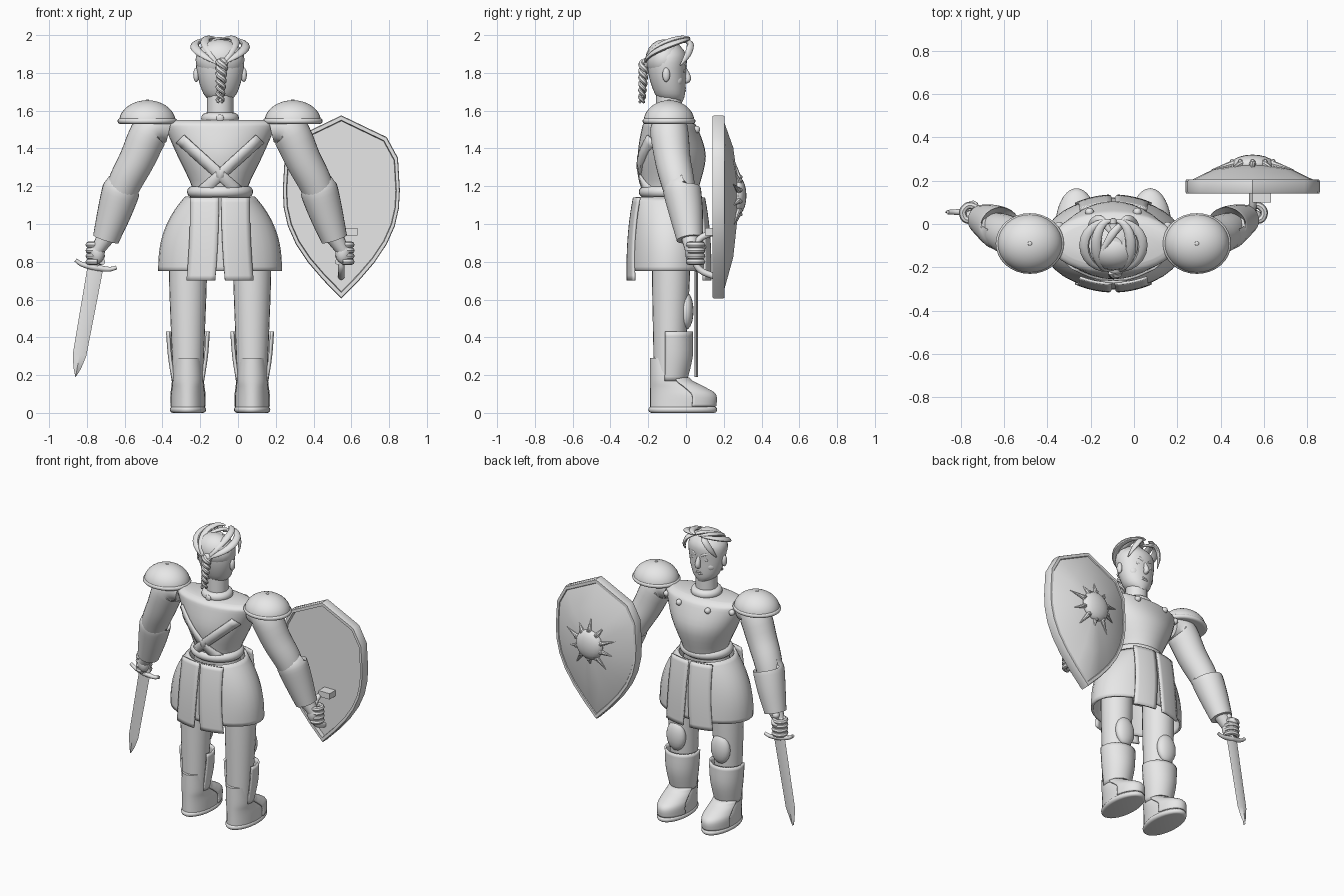
import bpy, bmesh, math
from math import sin, cos, pi, radians
from mathutils import Vector, Matrix

old_cube = bpy.data.objects.get("Cube")
if old_cube:
    bpy.data.objects.remove(old_cube, do_unlink=True)

BODY_X, BODY_Y = -.095, -.09      # body axis; parts are built around it
SIDES = ((-1, "right"), (1, "left"))
parts = []

grey = bpy.data.materials.new("plain_grey")
grey.use_nodes = True
grey.diffuse_color = (.8, .8, .8, 1)
grey.node_tree.nodes["Principled BSDF"].inputs["Base Color"].default_value = grey.diffuse_color


def finish(name, bm, thick=0):
    bmesh.ops.recalc_face_normals(bm, faces=bm.faces)
    mesh = bpy.data.meshes.new(name)
    bm.to_mesh(mesh)
    bm.free()
    mesh.materials.append(grey)
    part = bpy.data.objects.new(name, mesh)
    part.location.x = BODY_X
    bpy.context.collection.objects.link(part)
    if thick:
        shell = part.modifiers.new("thickness", 'SOLIDIFY')
        shell.thickness, shell.offset = thick, 0
    parts.append(part)


def skin(name, rings, closed=True, caps=True, thick=0):
    """Bridge a list of point rings into a surface."""
    bm = bmesh.new()
    loops = [[bm.verts.new(point) for point in ring] for ring in rings]
    count = len(loops[0])
    for low, high in zip(loops, loops[1:]):
        for i in range(count if closed else count - 1):
            j = (i + 1) % count
            bm.faces.new((low[i], low[j], high[j], high[i]))
    if closed and caps:
        bm.faces.new(loops[0])
        bm.faces.new(loops[-1])
    finish(name, bm, thick)


def mix(a, b, t):
    return tuple(p + (q - p) * t for p, q in zip(a, b))


def smooth(points, steps=4):
    """Cubic interpolation through tuples of any length."""
    padded = [points[0], *points, points[-1]]
    result = []
    for before, start, end, after in zip(padded, padded[1:], padded[2:], padded[3:]):
        for step in range(steps):
            t = step / steps
            middle = mix(start, end, t)
            near = mix(mix(before, start, t + 1), middle, (t + 1) / 2)
            far = mix(middle, mix(end, after, t - 1), t / 2)
            result.append(mix(near, far, t))
    return result + [tuple(points[-1])]


def loft(name, sections, x=0, arc=None, sides=32, **options):
    """Elliptic sections (z, half width, half depth, centre y); an arc gives an open shell."""
    start, end = arc or (0, 2 * pi)
    steps = sides - 1 if arc else sides
    angles = [start + (end - start) * i / steps for i in range(sides)]
    skin(name, [[(x + w * cos(a), y + d * sin(a), z) for a in angles]
                for z, w, d, y in sections], closed=not arc, **options)


def band(name, z, height, width, depth, x=0, y=BODY_Y):
    """Flat ring with rounded edges."""
    loft(name, [(z + height * sin(a), width - height * (1 - cos(a)), depth - height * (1 - cos(a)), y)
                for a in (pi * i / 8 for i in range(-4, 5))], x)


def tube(name, points, sides=12, steps=4, flat=1):
    """Round tube through (x, y, z, radius) points."""
    points = smooth(points, steps)
    path = [Vector(point[:3]) for point in points]
    turn, last, rings = None, None, []
    for i, centre in enumerate(path):
        along = (path[min(i + 1, len(path) - 1)] - path[max(i - 1, 0)]).normalized()
        turn = last.rotation_difference(along) @ turn if last else along.to_track_quat('Z', 'Y')
        last, radius = along, points[i][3]
        rings.append([centre + turn @ Vector((radius * cos(a), flat * radius * sin(a), 0))
                      for a in (2 * pi * j / sides for j in range(sides))])
    skin(name, rings)


def ball(name, centre, size, sides=20):
    bm = bmesh.new()
    place = Matrix.Translation(centre) @ Matrix.Diagonal((*size, 1))
    bmesh.ops.create_uvsphere(bm, u_segments=sides, v_segments=sides // 2, radius=1, matrix=place)
    finish(name, bm)


# Torso, belt and collar
torso = smooth([(1.14, .16, .14, -.09), (1.2, .15, .15, -.08), (1.36, .225, .18, -.075),
                (1.5, .285, .15, -.085), (1.535, .285, .13, -.09), (1.55, .25, .1, -.09)])
loft("breastplate", torso)
band("belt", 1.17, .03, .175, .16)
band("collar", 1.56, .03, .1, .1)
ball("collar_clasp", (0, -.19, 1.56), (.02, .01, .02))
tube("neck", [(0, BODY_Y, 1.5, .07), (0, BODY_Y, 1.7, .07)])


def back_point(x, z):
    """Point just outside the back of the breastplate."""
    _, w, d, y = min(torso, key=lambda section: abs(section[0] - z))
    return x, y - d * math.sqrt(max(.05, 1 - (x / w) ** 2)) - .006, z


# Crossed straps on the back
for s, side in SIDES:
    path = [mix((s * .21, 1.45), (-s * .1, 1.17), i / 12) for i in range(13)]
    skin(side + "_back_strap", [[back_point(x + s * e, z - e) for e in (-.02, 0, .02)] for x, z in path],
         closed=False, thick=.012)

# Skirt, rounding out from the belt, with hanging panels
drop = [i / 16 for i in range(17)]
flare = [1 - (1 - t) ** 2.5 for t in drop]
loft("skirt", [(1.14 - .39 * t, .18 + .14 * f, .175 + .03 * f, BODY_Y) for t, f in zip(drop, flare)],
     caps=False, thick=.015)
loft("pelvis", [(.9, .18, .1, BODY_Y), (1.14, .15, .13, BODY_Y)])
for s, side in SIDES:
    for facing, face in ((-1, "back"), (1, "front")):
        rows = [[(s * x, BODY_Y + facing * (.185 + .035 * f - 1.2 * x * x), 1.14 - .44 * t)
                 for x in (.006 + .02 * t * t + .15 * i / 6 for i in range(7))] for t, f in zip(drop, flare)]
        skin(f"{side}_{face}_skirt_panel", rows, closed=False, thick=.012)

boot = smooth([(.03, .09, .17, -.02), (.09, .09, .17, -.02), (.13, .085, .14, -.05),
               (.18, .08, .1, -.09), (.29, .07, .09, -.1)])
for s, side in SIDES:
    # Leg, knee pad, greave and boot
    leg = s * .17
    tube(side + "_leg", [(leg, -.08, 1, .1), (leg, -.08, .7, .1), (leg, BODY_Y, .2, .08)], sides=24)
    ball(side + "_knee_pad", (leg, 0, .54), (.07, .04, .1))
    loft(side + "_greave", smooth([(.43, .11, .1, -.07), (.3, .1, .1, -.07), (.17, .08, .08, -.08)]),
         leg, arc=(-.4, pi + .4), thick=.012)
    loft(side + "_boot", boot, leg)
    band(side + "_sole", .017, .017, .096, .182, leg, -.017)
    loft(side + "_toe_plate", [(z + .005, w * 1.03, d * 1.03, y) for z, w, d, y in boot[:13]],
         leg, arc=(.3, pi - .3), thick=.01)

    # Shoulder dome
    dome = s * .385
    loft(side + "_shoulder_dome", [(1.54 + .115 * sin(a), .15 * cos(a), .135 * cos(a), BODY_Y)
                                   for a in (1.5 * i / 10 for i in range(11))], dome)
    band(side + "_dome_rim", 1.545, .015, .158, .14, dome)
    ball(side + "_dome_rivet", (dome, BODY_Y, 1.655), (.01, .01, .005))
    for place, x, y in (("chest", .11, .055), ("shoulder", .25, -.01)):
        ball(f"{side}_{place}_stud", (s * x, y, 1.5), (.02, .02, .02))

    # Arm, cuff and wrist
    tube(side + "_arm", [(s * .27, BODY_Y, 1.5, .07), (s * .36, BODY_Y, 1.5, .1), (s * .44, -.07, 1.34, .095),
                         (s * .52, -.035, 1.18, .085), (s * .6, .01, .93, .05)], sides=24)
    tube(side + "_cuff", [(s * .52, -.02, 1.19, .09), (s * .525, -.02, 1.175, .1), (s * .56, 0, 1.06, .09),
                          (s * .605, .02, .92, .07)], sides=24)
    tube(side + "_wrist", [(s * .6, .02, .94, .05), (s * .65, .03, .86, .035)])

    # Hand closed round a grip
    ball(side + "_palm", (s * .65, .03, .85), (.04, .035, .06))
    for finger in range(4):
        curl = [pi * (i / 3 - .6) for i in range(6)]
        tube(f"{side}_finger_{finger + 1}", [(s * (.66 + .036 * cos(a)), .05 + .036 * sin(a),
                                              .89 - .03 * finger, .017) for a in curl], sides=8)
    tube(side + "_thumb", [(s * .63, .04, .9, .016), (s * .64, .09, .88, .016), (s * .67, .09, .87, .01)])

    # Ear and face
    ball(side + "_ear", (s * .126, -.105, 1.79), (.016, .02, .038))
    ball(side + "_eye", (s * .045, -.013, 1.81), (.02, .008, .01))
    tube(side + "_brow", [(s * .02, -.003, 1.835, .008), (s * .05, -.012, 1.85, .01), (s * .09, -.04, 1.84, .004)])
    ball(side + "_cheek", (s * .055, -.055, 1.76), (.04, .04, .04))

    # Hair locks sweeping from the parting round to the nape
    for lock, spread in (("crown", .065), ("outer", .12)):
        sweep = [pi * i / 12 for i in range(13)]
        tube(f"{side}_{lock}_lock",
             [(s * (.015 + spread * sin(a)), -.1 + .115 * cos(a),
               1.85 + .13 * cos(a / 2) + (.12 - spread) * .4 * sin(a), .008 + .016 * sin(a)) for a in sweep],
             steps=1, flat=.6)
    tube(side + "_fringe", [(s * .01, -.04, 1.97, .01), (s * .06, .02, 1.96, .02),
                            (s * .1, .01, 1.9, .018), (s * .12, -.03, 1.84, .003)], flat=.6)

# Head
loft("head", smooth([(1.645, .04, .05, -.07), (1.69, .088, .08, -.085), (1.8, .122, .1, -.1),
                     (1.9, .12, .1, -.1), (1.97, .04, .04, -.1)]))
tube("nose", [(0, -.01, 1.83, .01), (0, .01, 1.77, .018), (0, -.01, 1.755, .012)])
for lip, z in (("upper_lip", 1.718), ("lower_lip", 1.705)):
    ball(lip, (0, -.012, z), (.03, .012, .008))
ball("hair_cap", (0, -.115, 1.87), (.13, .1, .108))
ball("hair_knot", (.01, -.21, 1.85), (.03, .025, .03))
tube("forelock", [(-.05, -.12, 1.965, .01), (0, -.04, 1.98, .018), (.06, .025, 1.96, .003)], flat=.6)

# Braid of two twisted strands
for strand, phase in (("first", 0), ("second", pi)):
    tube(strand + "_braid_strand",
         [(.01 - .01 * t + .016 * cos(20 * t + phase), -.222 - .012 * t + .012 * sin(20 * t + phase),
           1.86 - .215 * t, .019 - .011 * t) for t in (i / 30 for i in range(31))], sides=8, steps=2)

# Sword held in the right hand
hilt, tip = Vector((-.66, .055, .77)), Vector((-.765, .055, .19))
axis = (hilt - tip).normalized()
across, through = Vector((axis.z, 0, -axis.x)), Vector((0, .009, 0))
skin("sword_blade", [[p - across * w, p - through, p + across * w, p + through]
                     for p, w in ((hilt.lerp(tip, t), w) for t, w in ((0, .042), (.8, .036), (.92, .02), (1, .001)))])
tube("sword_guard", [(*(hilt + across * .11 * u + axis * .02 * u ** 4), .018 - .008 * abs(u))
                     for u in (i / 4 for i in range(-4, 5))])
tube("sword_grip", [(*hilt, .018), (*(hilt + axis * .14), .018)])
ball("sword_pommel", hilt + axis * .15, (.024, .024, .024))

# Shield: concentric outlines make the rim and the faceted front
centre_x, centre_z = .642, 1.15
half = [(.24, 1.46), (.3, 1.35)]
half += [(.31 * cos(pi / 2 * u ** 1.2), 1.18 - .575 * u) for u in (i / 6 for i in range(6))]
outline = [(0, 1.575), *half, (0, .605), *((-x, z) for x, z in reversed(half))]
skin("shield", [[(centre_x + x * k, y, centre_z + (z - centre_z) * k) for x, z in outline] for k, y in
                ((.01, .165), (.93, .165), (.94, .14), (.99, .14), (1, .15), (1, .195), (.99, .205),
                 (.94, .205), (.93, .2), (.6, .25), (.01, .285))])

# Sun boss
ball("shield_boss", (centre_x, .275, centre_z), (.1, .045, .1))
for ray in range(10):
    a = 2 * pi * (ray + .5) / 10
    spot = lambda r, y: (centre_x + r * cos(a), y, centre_z + r * sin(a))
    tube(f"boss_spike_{ray + 1}", [(*spot(.085, .28), .018), (*spot(.2 - .025 * (ray % 2), .25), .001)], sides=8)
    ball(f"boss_rivet_{ray + 1}", spot(.1, .29), (.01, .01, .01), sides=8)

# Shield grip and arm bar
tube("shield_grip", [(centre_x, .05 + .11 * u ** 4, .84 + .12 * u, .017) for u in (i / 5 for i in range(-5, 6))])
skin("shield_arm_bar", [[(centre_x + x, y, z) for y, z in ((.1, .94), (.165, .94), (.165, .98), (.1, .98))]
                        for x in (0, .085)])

# Smooth shading with sharp edges kept
bpy.ops.object.select_all(action='DESELECT')
for part in parts:
    part.select_set(True)
bpy.context.view_layer.objects.active = parts[0]
bpy.ops.object.shade_smooth_by_angle(angle=radians(35))
